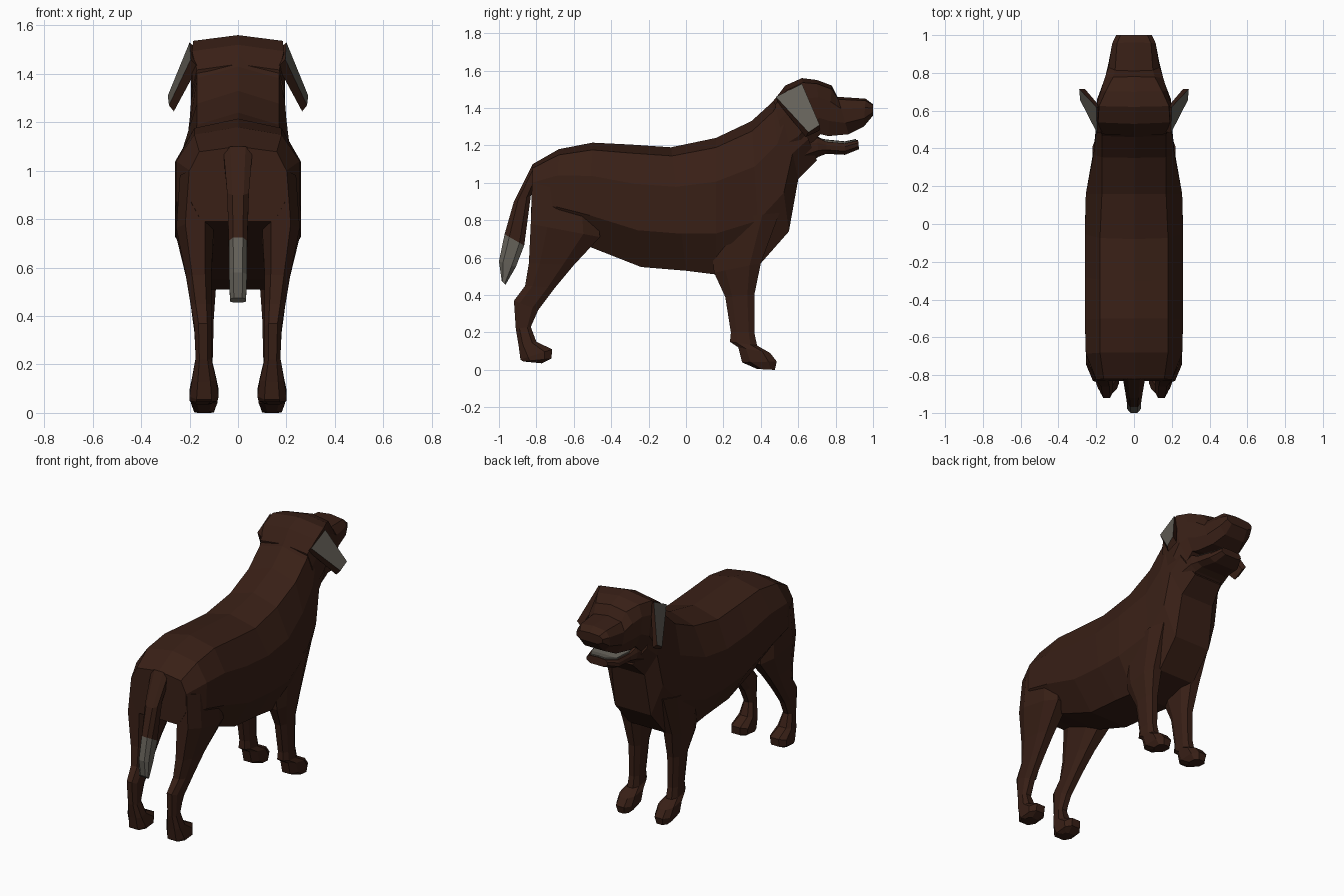
import bpy, bmesh
from mathutils import Vector


def material(name, rgb):
    m = bpy.data.materials.new(name)
    m.diffuse_color = (*rgb, 1)
    return m


BROWN = material("brown_coat", (0.04, 0.014, 0.008))
GREY = material("grey_coat", (0.13, 0.12, 0.10))


def loft(name, rings, mirror=False, grey_from=None, mat=BROWN):
    """Skin closed rings of equal point count, capped at both ends."""
    bm = bmesh.new()
    loops = [[bm.verts.new(p) for p in r] for r in rings]
    n = len(loops[0])
    for k, (a, b) in enumerate(zip(loops, loops[1:])):
        for i in range(n):
            j = (i + 1) % n
            f = bm.faces.new((a[i], a[j], b[j], b[i]))
            f.material_index = int(grey_from is not None and k >= grey_from)
    bm.faces.new(loops[0])
    end = bm.faces.new(loops[-1])
    end.material_index = int(grey_from is not None)
    bmesh.ops.recalc_face_normals(bm, faces=bm.faces)
    me = bpy.data.meshes.new(name)
    bm.to_mesh(me)
    bm.free()
    me.materials.append(mat)
    me.materials.append(GREY)
    ob = bpy.data.objects.new(name, me)
    bpy.context.collection.objects.link(ob)
    if mirror:
        ob.modifiers.new("mirror", 'MIRROR').use_mirror_merge = False
    return ob


def trunk_ring(ty, tz, by, bz, wt, wm, wb):
    """Symmetric section from a top point to a bottom point, three half widths."""
    top, bot = Vector((0, ty, tz)), Vector((0, by, bz))
    half = [(wt, .07), (wm, .32), (wm, .70), (wb, 1)]
    right = [top.lerp(bot, t) + Vector((w, 0, 0)) for w, t in half]
    left = [Vector((-p.x, p.y, p.z)) for p in reversed(right)]
    return [top] + right + left


def limb_ring(y0, z0, y1, z1, x0, x1, c=.24):
    """Chamfered box section from a back point to a front point."""
    uv = [(c, 0), (1 - c, 0), (1, c), (1, 1 - c), (1 - c, 1), (c, 1), (0, 1 - c), (0, c)]
    return [Vector((x0 + (x1 - x0) * u, y0 + (y1 - y0) * v, z0 + (z1 - z0) * v))
            for u, v in uv]


# Body with chest and neck
loft("body", [trunk_ring(*s) for s in [
    (-.82, 1.10, -.83, .79, .16, .20, .15),
    (-.68, 1.18, -.70, .74, .18, .255, .15),
    (-.50, 1.215, -.52, .66, .18, .26, .15),
    (-.30, 1.205, -.24, .55, .18, .26, .14),
    (-.08, 1.19, 0, .53, .18, .26, .14),
    (.16, 1.24, .16, .51, .17, .255, .14),
    (.35, 1.33, .40, .57, .17, .215, .13),
    (.46, 1.43, .55, .74, .17, .20, .13),
    (.50, 1.48, .60, 1.02, .17, .19, .12),
    (.55, 1.50, .70, 1.12, .16, .175, .10),
]])

# Head and muzzle
loft("head", [trunk_ring(*s) for s in [
    (.47, 1.44, .55, 1.10, .17, .19, .13),
    (.53, 1.52, .64, 1.14, .19, .195, .13),
    (.62, 1.56, .68, 1.22, .185, .195, .14),
    (.70, 1.55, .72, 1.26, .15, .175, .14),
    (.78, 1.52, .76, 1.25, .11, .155, .13),
    (.81, 1.46, .87, 1.26, .10, .135, .10),
    (.96, 1.45, .95, 1.30, .09, .115, .07),
    (1.0, 1.42, 1.0, 1.36, .07, .095, .06),
]])

# Open lower jaw and its pale lining
loft("lower_jaw", [trunk_ring(*s) for s in [
    (.62, 1.26, .64, 1.10, .14, .15, .10),
    (.70, 1.25, .71, 1.14, .13, .14, .10),
    (.75, 1.225, .75, 1.155, .12, .125, .09),
    (.85, 1.215, .85, 1.15, .10, .11, .07),
    (.92, 1.23, .925, 1.18, .06, .075, .05),
]])
loft("mouth_lining", [trunk_ring(*s) for s in [
    (.66, 1.25, .66, 1.22, .11, .11, .10),
    (.75, 1.232, .75, 1.20, .11, .11, .10),
    (.85, 1.222, .85, 1.20, .09, .09, .08),
    (.91, 1.235, .91, 1.20, .055, .055, .05),
]], mat=GREY)

# Hanging ears: brown inside, grey outside
outer = [(.195, .48, 1.46), (.20, .62, 1.53), (.29, .715, 1.31), (.285, .655, 1.27)]
inner = [(.165, .49, 1.43), (.17, .61, 1.50), (.26, .715, 1.28), (.265, .64, 1.245)]
ear = loft("ear", [[Vector(p) for p in inner], [Vector(p) for p in outer]], mirror=True)
ear.data.polygons[-1].material_index = 1

# Front legs
loft("front_leg", [limb_ring(*s) for s in [
    (.12, .80, .50, .84, .07, .22),
    (.15, .52, .40, .57, .09, .205),
    (.21, .39, .365, .40, .10, .18),
    (.24, .20, .365, .20, .105, .175),
    (.235, .15, .38, .13, .10, .18),
    (.28, .12, .45, .09, .085, .195),
    (.30, .04, .485, .045, .085, .195),
    (.38, .005, .475, 0, .10, .18),
]], mirror=True)

# Back legs
loft("back_leg", [limb_ring(*s) for s in [
    (-.82, 1.00, -.48, .92, .08, .24),
    (-.83, .78, -.46, .71, .10, .255),
    (-.84, .57, -.60, .56, .11, .215),
    (-.86, .45, -.70, .44, .11, .195),
    (-.92, .37, -.79, .32, .11, .18),
    (-.91, .22, -.83, .23, .11, .175),
    (-.895, .13, -.80, .15, .09, .19),
    (-.885, .055, -.715, .11, .08, .20),
    (-.87, .045, -.72, .06, .085, .20),
    (-.82, .04, -.77, .035, .11, .18),
]], mirror=True)

# Tail with a grey tip
loft("tail", [limb_ring(*s) for s in [
    (-.82, 1.10, -.78, 1.05, -.06, .06),
    (-.92, .90, -.83, .93, -.045, .045),
    (-.97, .725, -.865, .665, -.038, .038),
    (-1.0, .58, -.91, .55, -.037, .037),
    (-.985, .475, -.965, .455, -.033, .033),
]], grey_from=2)
